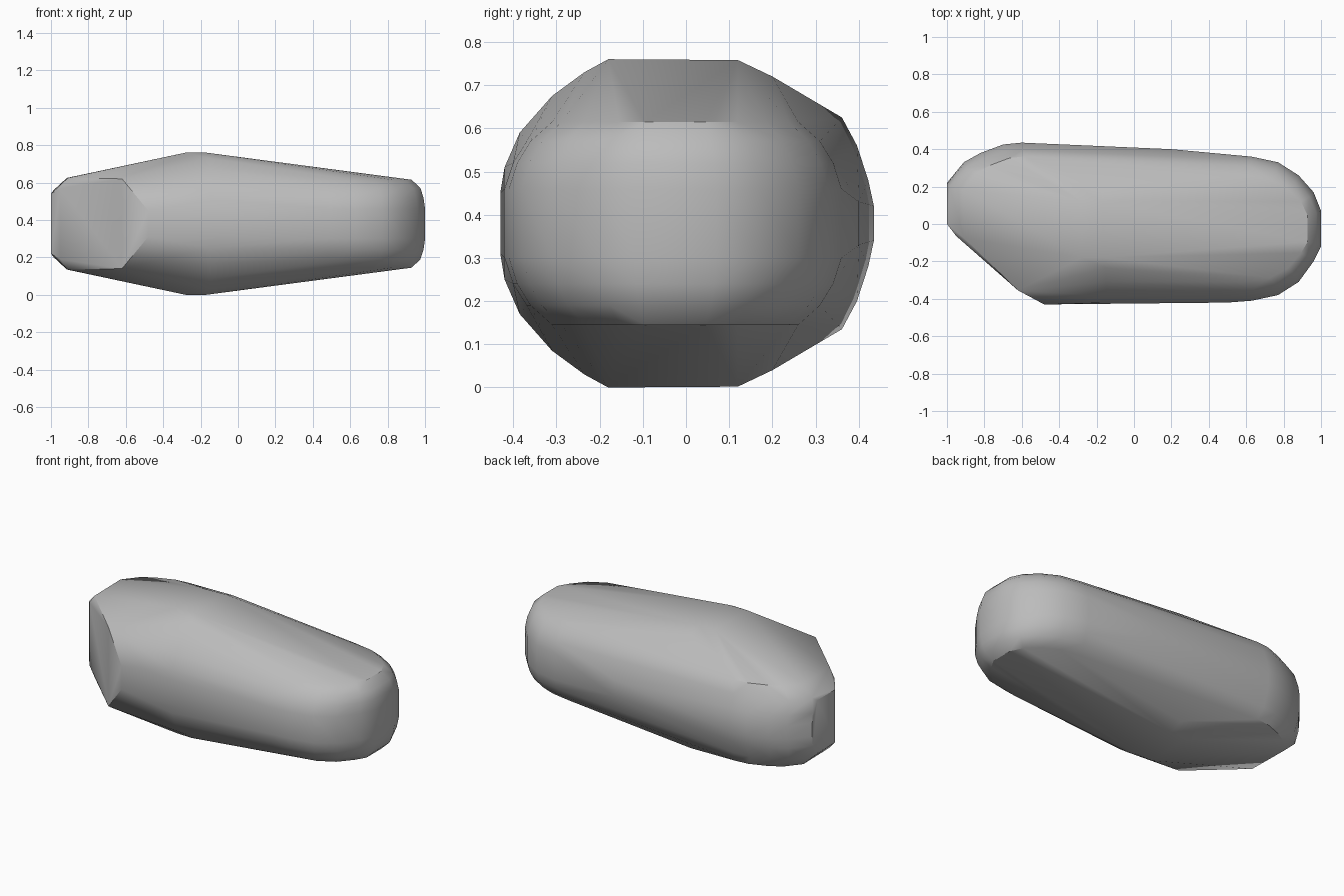
import bpy
import bmesh
import math

MIDDLE = 0.38  # height of the horizontal symmetry plane


def rounded_end(plan, levels, pivot):
    """Stack shrinking copies of a plan curve to round off one end."""
    px, py = pivot
    return [(px + (x - px) * scale_x, py + (y - py) * scale_y, height)
            for height, scale_x, scale_y in levels
            for x, y in plan]


def station(x, arc):
    """Cross-section arc placed at one position along the length."""
    return [(x, y, height) for y, height in arc]


def build_hull(name, upper_points, material):
    """Wrap the points and their mirror image in a convex skin."""
    bm = bmesh.new()
    for x, y, height in upper_points:
        for side in (-1, 1):
            bm.verts.new((x, y, MIDDLE + side * height))
    result = bmesh.ops.convex_hull(bm, input=bm.verts[:])
    unused = {e for key in ("geom_interior", "geom_unused") for e in result[key]
              if isinstance(e, bmesh.types.BMVert)}
    bmesh.ops.delete(bm, geom=list(unused), context='VERTS')
    bmesh.ops.dissolve_limit(bm, angle_limit=math.radians(1),
                             verts=bm.verts[:], edges=bm.edges[:])
    bmesh.ops.recalc_face_normals(bm, faces=bm.faces[:])
    mesh = bpy.data.meshes.new(name)
    bm.to_mesh(mesh)
    bm.free()
    mesh.materials.append(material)
    obj = bpy.data.objects.new(name, mesh)
    bpy.context.collection.objects.link(obj)
    return obj


default_cube = bpy.data.objects.get("Cube")
if default_cube:
    bpy.data.objects.remove(default_cube, do_unlink=True)

# Plain grey stone colour
stone = bpy.data.materials.new("stone_grey")
stone.use_nodes = True
grey = (0.5, 0.5, 0.5, 1)
stone.diffuse_color = grey
stone.node_tree.nodes["Principled BSDF"].inputs["Base Color"].default_value = grey

# Rounded blunt end
blunt_plan = [(.5, -.42), (.63, -.41), (.77, -.38), (.88, -.31), (.96, -.2), (1, -.12),
              (1, .07), (.96, .17), (.88, .26), (.77, .33), (.63, .36)]
blunt_levels = [(.08, 1, 1), (.14, .985, .95), (.19, .955, .87), (.235, .87, .74)]
points = rounded_end(blunt_plan, blunt_levels, (.45, -.025))

# Rounded back corner of the cut end
corner_plan = [(-1, .22), (-.91, .33), (-.82, .38), (-.7, .425), (-.6, .435)]
corner_levels = [(.04, 1, 1), (.1, 1, .97), (.18, .97, .91), (.245, .83, .83)]
points += rounded_end(corner_plan, corner_levels, (-.5, 0))

# Slanted cut and flat tip
points += station(-1, [(0, .16), (.17, .16)])
points += [(-.95, -.065, .19), (-.91, -.075, .245), (-.62, -.355, .24)]

# Front flank, back flank and the crown
points += station(-.48, [(-.43, .07)])
points += station(-.15, [(-.42, .13), (-.385, .21), (-.31, .295), (-.235, .35)])
points += station(-.17, [(-.18, .38), (.12, .378), (.2, .34)])
points += station(-.28, [(-.18, .38), (.12, .375)])
points += station(.2, [(.4, .05)])

body = build_hull("stone_body", points, stone)

# Soft shading with crisp ridges
bpy.ops.object.select_all(action='DESELECT')
body.select_set(True)
bpy.context.view_layer.objects.active = body
bpy.ops.object.shade_smooth_by_angle(angle=math.radians(32))
